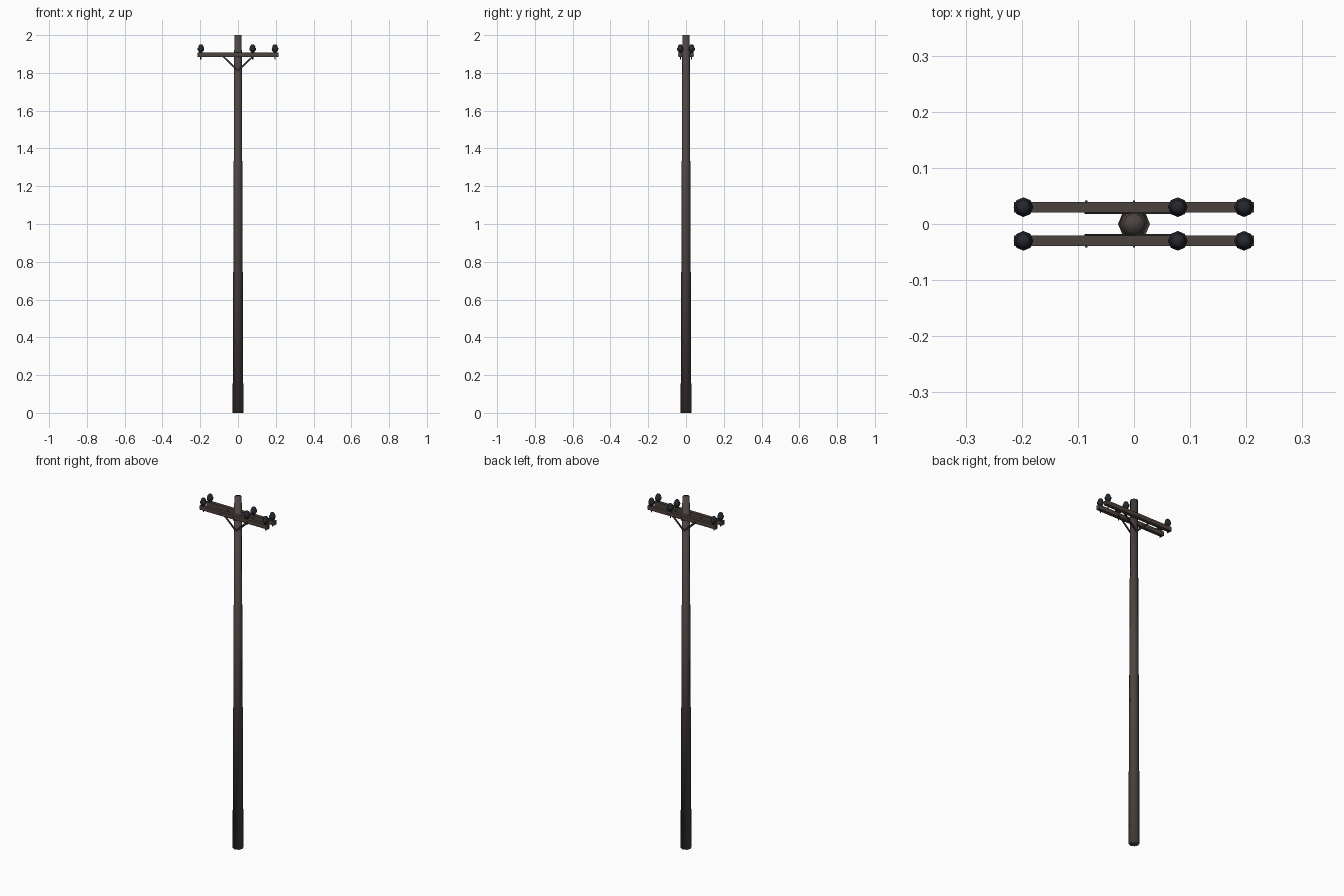
import bpy, bmesh, math
from mathutils import Vector

if "Cube" in bpy.data.objects:
    bpy.data.objects.remove(bpy.data.objects["Cube"])


def material(name, rgb):
    m = bpy.data.materials.new(name)
    m.diffuse_color = (*rgb, 1)
    m.use_nodes = True
    m.node_tree.nodes["Principled BSDF"].inputs["Base Color"].default_value = m.diffuse_color
    return m


POLE = material("pole wood", (0.075, 0.058, 0.053))
ARM = material("arm wood", (0.073, 0.055, 0.047))
GLASS = material("dark glaze", (0.019, 0.021, 0.029))
METAL = material("dark metal", (0.035, 0.032, 0.031))


def finish(name, bm, mat, smooth=None):
    bmesh.ops.recalc_face_normals(bm, faces=bm.faces)
    me = bpy.data.meshes.new(name)
    bm.to_mesh(me)
    bm.free()
    me.materials.append(mat)
    ob = bpy.data.objects.new(name, me)
    bpy.context.collection.objects.link(ob)
    if smooth:
        for p in me.polygons:
            p.use_smooth = True
    return ob


def lathe(name, profile, x, y, mat, n=8, smooth=True):
    """Stack of n-sided rings (radius, z), capped at both ends."""
    bm = bmesh.new()
    rings = [[bm.verts.new((x + r * math.cos(math.tau * i / n),
                            y + r * math.sin(math.tau * i / n), z))
              for i in range(n)] for r, z in profile]
    for a, b in zip(rings, rings[1:]):
        for i in range(n):
            j = (i + 1) % n
            bm.faces.new((a[i], a[j], b[j], b[i]))
    bm.faces.new(rings[0])
    bm.faces.new(rings[-1])
    return finish(name, bm, mat, smooth)


def bar(name, a, b, depth, height, mat):
    """Rectangular bar from a to b in an xz plane."""
    a, b = Vector(a), Vector(b)
    d = (b - a).normalized()
    side = Vector((0, depth / 2, 0))
    up = d.cross(Vector((0, 1, 0))) * height / 2
    bm = bmesh.new()
    ends = [[bm.verts.new(p + side * s + up * t)
             for s, t in ((-1, -1), (1, -1), (1, 1), (-1, 1))] for p in (a, b)]
    for i in range(4):
        j = (i + 1) % 4
        bm.faces.new((ends[0][i], ends[0][j], ends[1][j], ends[1][i]))
    bm.faces.new(ends[0])
    bm.faces.new(ends[1])
    return finish(name, bm, mat)


# Tapered octagonal pole
lathe("pole", [(0.0285, 0), (0.0195, 2)], 0, 0, POLE)

INSULATOR = [(0.006, 1.905), (0.010, 1.912), (0.015, 1.917), (0.0175, 1.925),
             (0.017, 1.932), (0.013, 1.936), (0.0135, 1.942), (0.008, 1.949)]

for s, label in ((-1, "front"), (1, "back")):
    y = s * 0.03
    # Cross arm
    bar(label + "_cross_arm", (-0.214, y, 1.895), (0.214, y, 1.895), 0.019, 0.024, ARM)
    # Insulators on pins that pass through the arm
    for k, x in enumerate((-0.197, 0.078, 0.196)):
        lathe(f"{label}_insulator_{k}", INSULATOR, x, y, GLASS)
        lathe(f"{label}_insulator_pin_{k}", [(0.003, 1.87), (0.003, 1.915)],
              x, y, METAL, 6)
    # V-shaped braces under the arm, against the pole
    for t, side in ((-1, "left"), (1, "right")):
        bar(f"{label}_{side}_brace", (0, s * 0.0195, 1.812),
            (t * 0.085, s * 0.0195, 1.893), 0.004, 0.009, METAL)
        # Brace bolts
        bar(f"{label}_{side}_bolt", (t * 0.085 - 0.002, s * 0.03, 1.893),
            (t * 0.085 + 0.002, s * 0.03, 1.893), 0.023, 0.004, METAL)
    bar(label + "_centre_bolt", (-0.002, y, 1.895), (0.002, y, 1.895), 0.023, 0.004, METAL)
